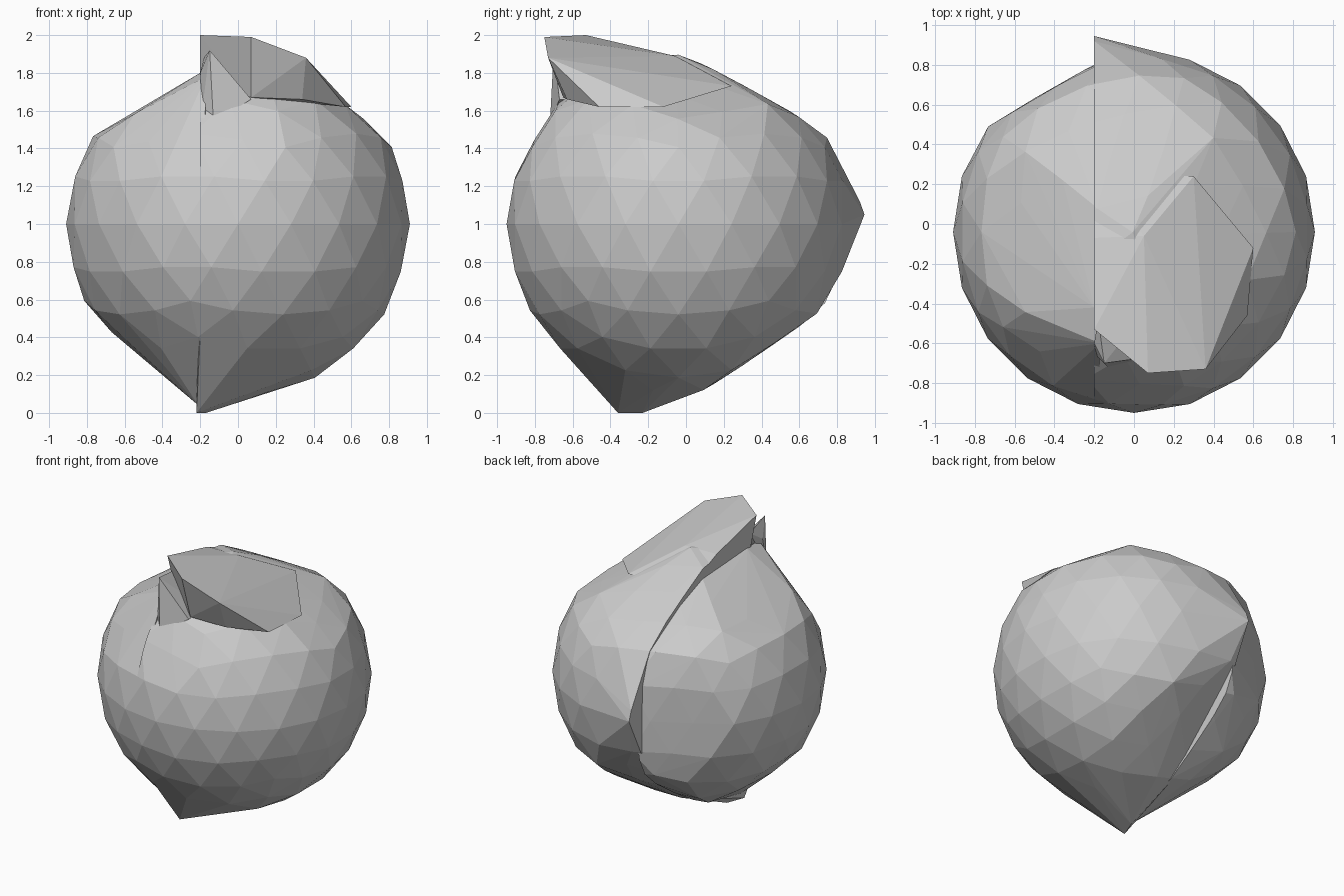
import bpy, bmesh
from mathutils import Vector

if "Cube" in bpy.data.objects:
    bpy.data.objects.remove(bpy.data.objects["Cube"], do_unlink=True)

stone = bpy.data.materials.new("stone grey")
stone.use_nodes = True
grey = (0.6, 0.6, 0.6, 1)
stone.diffuse_color = grey
stone.node_tree.nodes["Principled BSDF"].inputs["Base Color"].default_value = grey

CORE = Vector((0, 0, 1))
BROW = ((0, -0.88, 0.47), 0.915)


def finish(bm, name):
    """Wrap the points in a faceted skin and make an object of it."""
    hull = bmesh.ops.convex_hull(bm, input=bm.verts[:])
    skin = set(hull["geom"])
    bmesh.ops.delete(bm, geom=[f for f in bm.faces if f not in skin], context="FACES")
    loose = [v for v in bm.verts if not v.link_faces]
    bmesh.ops.delete(bm, geom=loose, context="VERTS")
    bmesh.ops.recalc_face_normals(bm, faces=bm.faces[:])
    mesh = bpy.data.meshes.new(name)
    bm.to_mesh(mesh)
    bm.free()
    mesh.materials.append(stone)
    obj = bpy.data.objects.new(name, mesh)
    bpy.context.collection.objects.link(obj)


def shell(name, seam_x, side, flats, tips):
    """Half of a faceted ball, flattened along planes and drawn out to tips."""
    bm = bmesh.new()
    bmesh.ops.create_icosphere(bm, subdivisions=3, radius=0.91)
    bmesh.ops.translate(bm, verts=bm.verts[:], vec=(0, -0.04, 1))
    for normal, depth in flats:
        n = Vector(normal).normalized()
        for v in bm.verts:
            over = (v.co - CORE).dot(n) - depth
            if over > 0:
                v.co -= n * over * 0.9
    bmesh.ops.bisect_plane(bm, geom=bm.verts[:] + bm.edges[:] + bm.faces[:],
                           plane_co=(seam_x, 0, 0), plane_no=(-side, 0, 0), clear_outer=True)
    for p in tips:
        bm.verts.new(p)
    finish(bm, name)


def chunk(name, points):
    """Small faceted piece spanning a few corner points."""
    bm = bmesh.new()
    for p in points:
        bm.verts.new(p)
    finish(bm, name)


# Large half, with tips at the back and the foot of the seam
shell("large_half", -0.2, 1,
      [BROW, ((0, 0.48, 0.88), 0.78), ((0.45, 0.1, 0.88), 0.785),
       ((0, 0.56, -0.83), 0.78), ((-0.26, 0.67, -0.7), 0.75)],
      [(-0.2, 0.92, 1.12), (-0.2, 0.945, 1.05),
       (-0.22, -0.36, 0), (-0.17, -0.23, 0), (-0.2, -0.05, 0.1)])

# Small half, drawn up under the lip and down to the foot
shell("small_half", -0.18, -1,
      [BROW, ((0, 0.48, 0.88), 0.75), ((0, 0.56, -0.83), 0.78),
       ((-0.47, 0, 0.88), 0.77), ((-0.54, 0, -0.84), 0.84),
       ((-0.5, 0.87, 0), 0.79), ((-0.35, -0.65, 0.67), 0.875)],
      [(-0.2, -0.42, 1.8), (-0.17, -0.6, 1.78), (-0.21, -0.34, 0.04)])

# Overhanging lip at the top of the seam
chunk("seam_lip",
      [(-0.2, -0.53, 2), (0.07, -0.75, 1.99), (0.36, -0.73, 1.88),
       (0.07, -0.65, 1.67), (0.34, -0.63, 1.66), (0.57, -0.46, 1.62),
       (-0.2, -0.45, 1.75), (-0.2, -0.07, 1.89), (0.05, -0.06, 1.89),
       (-0.2, 0.25, 1.76), (0.3, 0.24, 1.73), (0.6, -0.12, 1.62)])

# Crest rising in front of the lip, leaving a pit between them
chunk("front_crest",
      [(-0.15, -0.7, 1.92), (-0.13, -0.72, 1.54), (0.07, -0.67, 1.66),
       (-0.2, -0.6, 1.8), (-0.19, -0.66, 1.6), (-0.18, -0.48, 1.88),
       (0.05, -0.45, 1.65)])
